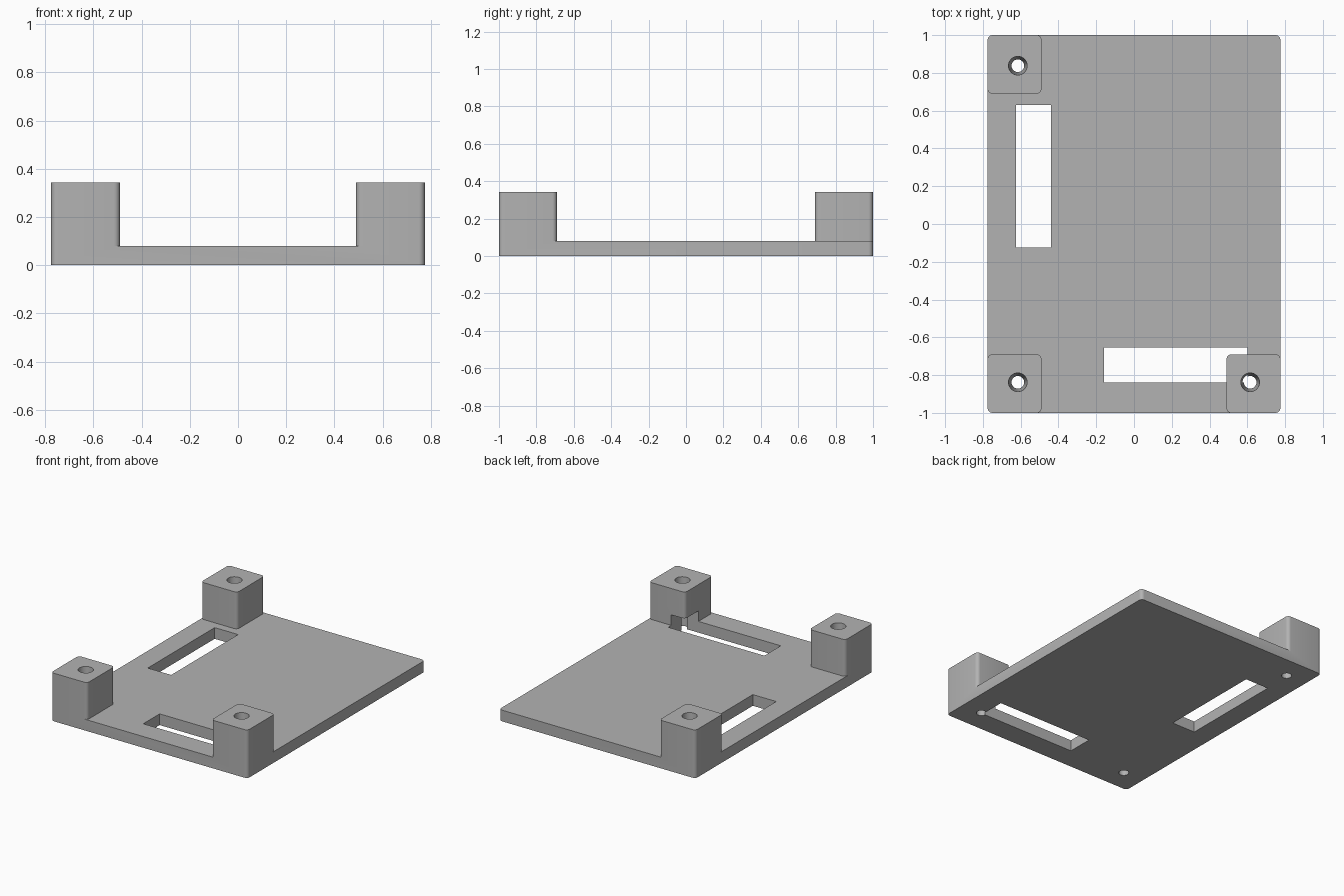
import bpy, bmesh, math

if "Cube" in bpy.data.objects:
    bpy.data.objects.remove(bpy.data.objects["Cube"], do_unlink=True)

HALF_X, HALF_Y = 0.775, 1.0
PLATE_TOP, POST_TOP = 0.08, 0.343
POST_X, POST_Y = 0.285, 0.31

grey = bpy.data.materials.new("plain grey")
grey.use_nodes = True
colour = (0.45, 0.45, 0.45, 1)
grey.diffuse_color = colour
grey.node_tree.nodes["Principled BSDF"].inputs["Base Color"].default_value = colour


def add_object(name, bm):
    bmesh.ops.recalc_face_normals(bm, faces=bm.faces)
    mesh = bpy.data.meshes.new(name)
    bm.to_mesh(mesh)
    bm.free()
    mesh.materials.append(grey)
    obj = bpy.data.objects.new(name, mesh)
    bpy.context.collection.objects.link(obj)
    return obj


def block(name, x0, x1, y0, y1, z0, z1, radius=0.0):
    """Upright box, with rounded vertical corners if a radius is given."""
    outline = []
    corners = [(x1, y1, -1, -1), (x0, y1, 1, -1), (x0, y0, 1, 1), (x1, y0, -1, 1)]
    for i, (x, y, sx, sy) in enumerate(corners):
        steps = 6 if radius else 0
        for k in range(steps + 1):
            a = math.pi / 2 * (i + k / max(steps, 1))
            outline.append((x + radius * (sx + math.cos(a)),
                            y + radius * (sy + math.sin(a)), z0))
    bm = bmesh.new()
    face = bm.faces.new([bm.verts.new(p) for p in outline])
    top = bmesh.ops.extrude_face_region(bm, geom=[face])["geom"]
    bmesh.ops.translate(bm, vec=(0, 0, z1 - z0),
                        verts=[v for v in top if isinstance(v, bmesh.types.BMVert)])
    return add_object(name, bm)


def tapered_pin(name, x, y):
    """Cutter for a screw hole, narrowing from the post top to the underside."""
    bm = bmesh.new()
    bmesh.ops.create_cone(bm, cap_ends=True, segments=32, radius1=0.033,
                          radius2=0.05, depth=POST_TOP + 0.02)
    bmesh.ops.translate(bm, vec=(x, y, POST_TOP / 2), verts=bm.verts)
    return add_object(name, bm)


def combine(target, tool, operation):
    mod = target.modifiers.new(tool.name, "BOOLEAN")
    mod.operation, mod.object, mod.solver = operation, tool, "EXACT"
    bpy.context.view_layer.objects.active = target
    bpy.ops.object.modifier_apply(modifier=mod.name)
    bpy.data.objects.remove(tool, do_unlink=True)


# Base plate
plate = block("mounting_plate", -HALF_X, HALF_X, -HALF_Y, HALF_Y, 0, PLATE_TOP, 0.025)

# Three corner posts; the back left corner stays empty
corners = {"front_right": (-1, -1), "front_left": (1, -1), "back_right": (-1, 1)}
for name, (sx, sy) in corners.items():
    xs = sorted((sx * HALF_X, sx * (HALF_X - POST_X)))
    ys = sorted((sy * HALF_Y, sy * (HALF_Y - POST_Y)))
    combine(plate, block(name + "_post", *xs, *ys, PLATE_TOP / 2, POST_TOP, 0.025), "UNION")

# Two slots; the front one also notches the post beside it
combine(plate, block("side_slot", -0.625, -0.44, -0.125, 0.63, -0.1, 0.155), "DIFFERENCE")
combine(plate, block("front_slot", -0.16, 0.60, -0.84, -0.655, -0.1, 0.155), "DIFFERENCE")

# Screw holes through the posts
for name, (sx, sy) in corners.items():
    combine(plate, tapered_pin(name + "_hole", sx * 0.615, sy * 0.838), "DIFFERENCE")

# Merge flat regions and keep only the rounded corners smooth
tidy = plate.modifiers.new("tidy", "DECIMATE")
tidy.decimate_type = "DISSOLVE"
tidy.angle_limit = math.radians(0.5)
bpy.ops.object.select_all(action="DESELECT")
plate.select_set(True)
bpy.context.view_layer.objects.active = plate
bpy.ops.object.modifier_apply(modifier=tidy.name)
bpy.ops.object.shade_smooth_by_angle(angle=math.radians(30))
